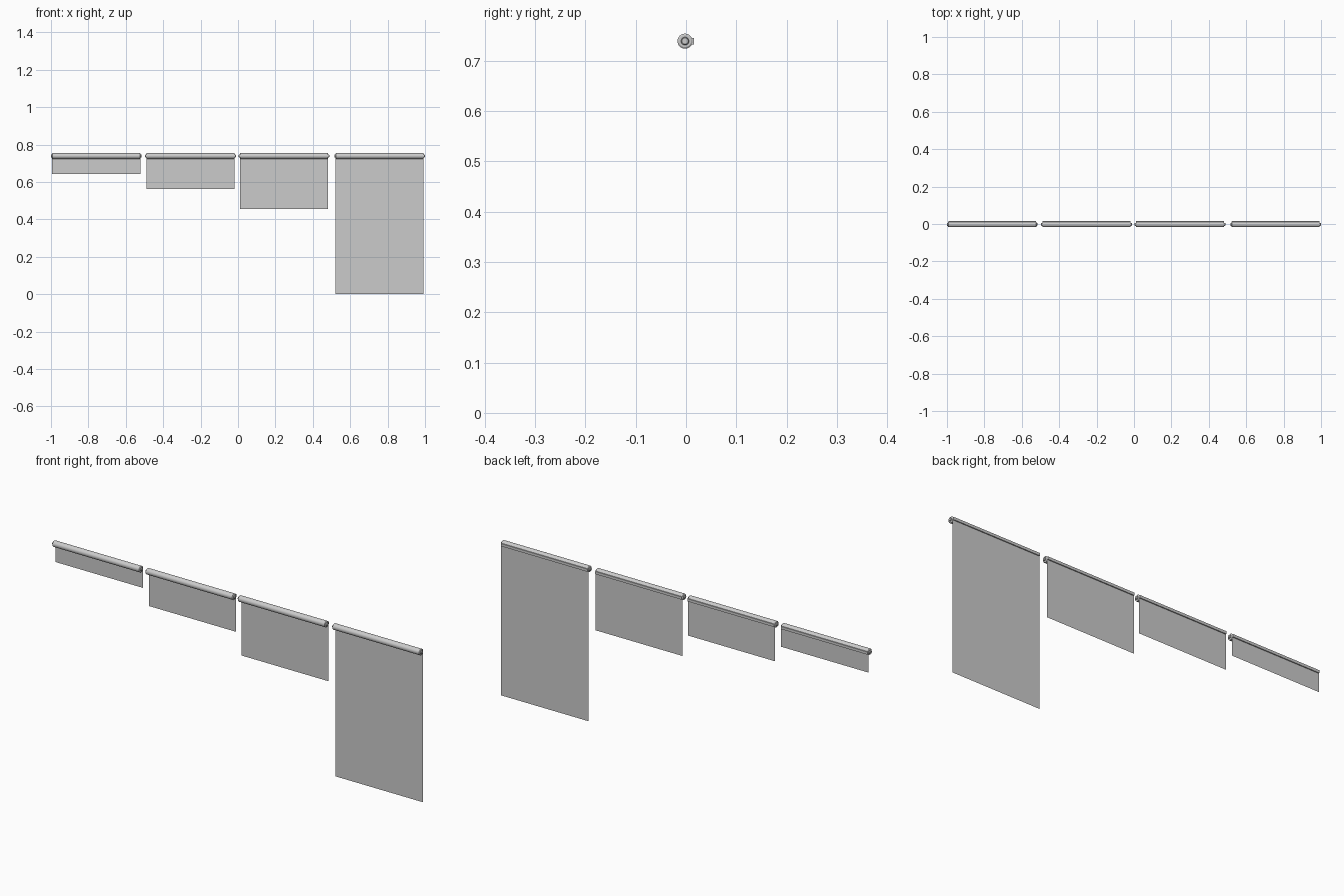
import bpy
import bmesh
from math import pi, cos, sin, radians

cube = bpy.data.objects.get("Cube")
if cube:
    bpy.data.objects.remove(cube)

AXIS_Y, AXIS_Z = -0.002, 0.739
SHEET_Y = 0.011


def material(name, value):
    mat = bpy.data.materials.new(name)
    colour = (value, value, value, 1)
    mat.use_nodes = True
    mat.diffuse_color = colour
    mat.node_tree.nodes["Principled BSDF"].inputs["Base Color"].default_value = colour
    return mat


grey = material("light grey", 0.6)


def add_object(name, bm, smooth=False):
    bmesh.ops.recalc_face_normals(bm, faces=bm.faces)
    mesh = bpy.data.meshes.new(name)
    bm.to_mesh(mesh)
    bm.free()
    mesh.materials.append(grey)
    obj = bpy.data.objects.new(name, mesh)
    bpy.context.collection.objects.link(obj)
    if smooth:
        bpy.ops.object.select_all(action="DESELECT")
        obj.select_set(True)
        bpy.context.view_layer.objects.active = obj
        bpy.ops.object.shade_smooth_by_angle(angle=radians(30))
    return obj


def lathe(name, cx, profile, sides=24):
    """Turn (x offset, radius) pairs around the roller axis."""
    bm = bmesh.new()
    rings = []
    for dx, r in profile:
        rings.append([bm.verts.new((cx + dx,
                                    AXIS_Y + r * cos(2 * pi * i / sides),
                                    AXIS_Z + r * sin(2 * pi * i / sides)))
                      for i in range(sides)])
    for a, b in zip(rings, rings[1:]):
        for i in range(sides):
            j = (i + 1) % sides
            bm.faces.new((a[i], a[j], b[j], b[i]))
    bm.faces.new(rings[0])
    bm.faces.new(rings[-1])
    return add_object(name, bm, True)


def box(name, lo, hi):
    bm = bmesh.new()
    bmesh.ops.create_cube(bm, size=1)
    for v in bm.verts:
        v.co = [l + (c + 0.5) * (h - l) for c, l, h in zip(v.co, lo, hi)]
    return add_object(name, bm)


def screen(label, cx, bottom):
    # roller tube with stepped, chamfered ends and small pegs
    end = [(0.242, 0.006), (0.240, 0.008), (0.236, 0.008),
           (0.236, 0.012), (0.234, 0.015)]
    profile = [(-x, r) for x, r in end] + [(x, r) for x, r in reversed(end)]
    lathe("roller_" + label, cx, profile)

    # narrow slot lip behind the roller where the sheet leaves it
    box("slot_lip_" + label, (cx - 0.234, 0.008, 0.732), (cx + 0.234, 0.016, 0.745))

    # hanging sheet
    bm = bmesh.new()
    corners = [(-1, bottom), (1, bottom), (1, AXIS_Z), (-1, AXIS_Z)]
    bm.faces.new([bm.verts.new((cx + s * 0.236, SHEET_Y, z)) for s, z in corners])
    add_object("sheet_" + label, bm)


# four blinds, from nearly rolled up to fully lowered
for label, cx, bottom in (("short", -0.758, 0.643), ("medium", -0.254, 0.563),
                          ("long", 0.246, 0.455), ("full", 0.757, 0.0)):
    screen(label, cx, bottom)
